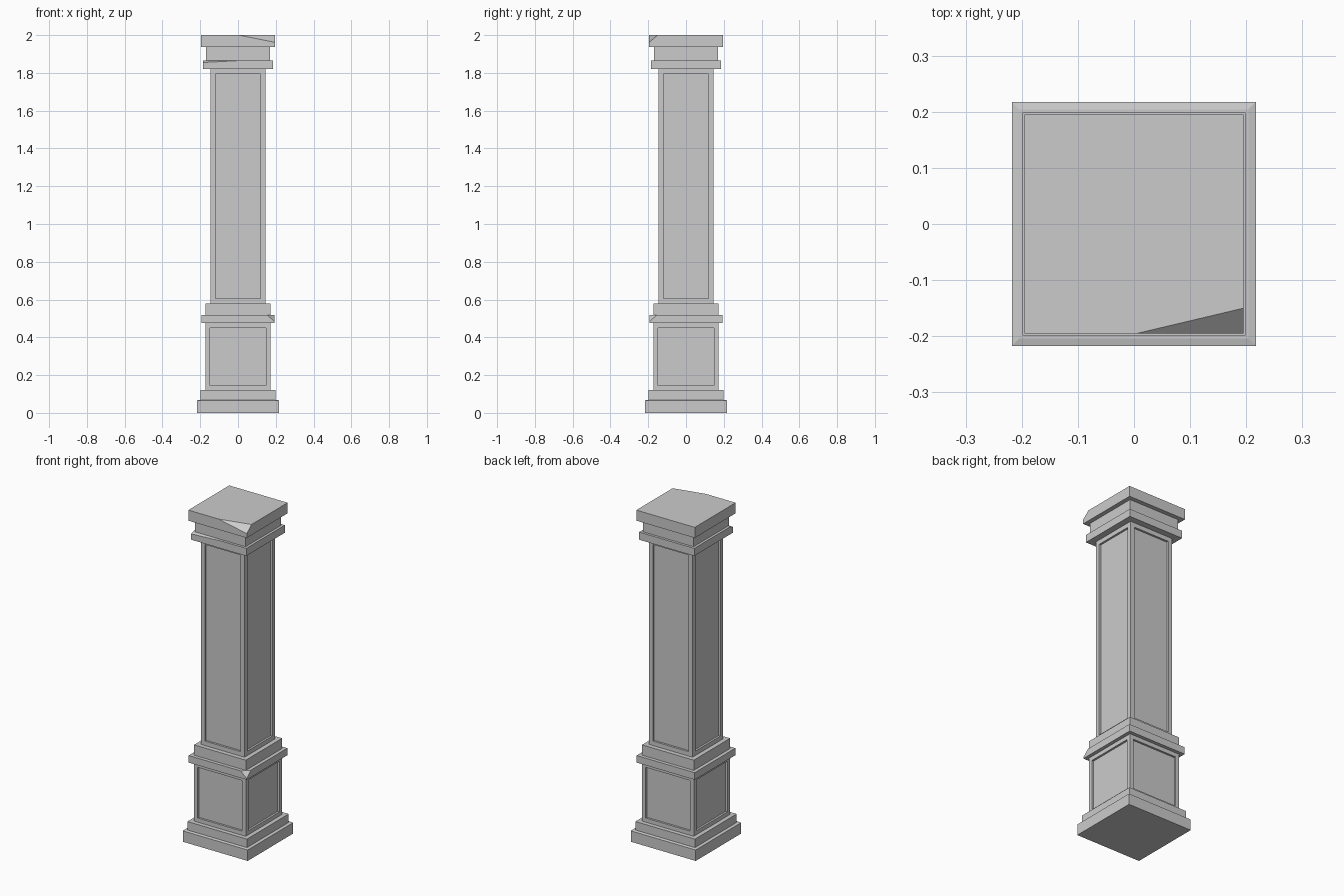
import bpy, bmesh
from mathutils import Vector

default_cube = bpy.data.objects.get("Cube")
if default_cube:
    bpy.data.objects.remove(default_cube, do_unlink=True)

stone = bpy.data.materials.new("grey stone")
stone.use_nodes = True
GREY = (0.6, 0.6, 0.6, 1)
stone.diffuse_color = GREY
stone.node_tree.nodes["Principled BSDF"].inputs["Base Color"].default_value = GREY


def block(name, half, z0, z1, panel=0, chip=None, bevel_top=None):
    """Square block; optional recessed side panels, corner chip or sloped top."""
    bm = bmesh.new()
    bmesh.ops.create_cube(bm, size=2)
    for v in bm.verts:
        v.co = (v.co.x * half, v.co.y * half, z1 if v.co.z > 0 else z0)

    if panel:
        sides = [f for f in bm.faces if abs(f.normal.z) < 0.5]
        bmesh.ops.inset_individual(bm, faces=sides, thickness=panel)
        bmesh.ops.inset_individual(bm, faces=sides, thickness=0, depth=-0.012)

    if bevel_top:
        inner, rise = bevel_top
        top = max(bm.faces, key=lambda f: f.calc_center_median().z)
        bmesh.ops.inset_individual(bm, faces=[top], thickness=half - inner, depth=rise)

    if chip:
        # Slice off a front corner: side is +1 or -1, then the run along
        # the front, the run along the side and the drop at the corner
        side, along, back, drop = chip
        a = Vector((side * (half - along), -half, z1))
        b = Vector((side * half, back - half, z1))
        c = Vector((side * half, -half, z1 - drop))
        normal = (b - a).cross(c - a)
        if normal.z < 0:
            normal.negate()
        geom = bm.verts[:] + bm.edges[:] + bm.faces[:]
        bmesh.ops.bisect_plane(bm, geom=geom, plane_co=a, plane_no=normal,
                               clear_outer=True)
        rim = [e for e in bm.edges if e.is_boundary]
        bmesh.ops.holes_fill(bm, edges=rim, sides=0)

    bmesh.ops.recalc_face_normals(bm, faces=bm.faces)
    mesh = bpy.data.meshes.new(name)
    bm.to_mesh(mesh)
    bm.free()
    mesh.materials.append(stone)
    obj = bpy.data.objects.new(name, mesh)
    bpy.context.collection.objects.link(obj)
    return obj


# Stepped foot
block("plinth", 0.217, 0, 0.066, bevel_top=(0.199, 0.003))
block("plinth_step", 0.199, 0.06, 0.12)

# Panelled pedestal with its chipped moulding
block("pedestal", 0.173, 0.12, 0.475, panel=0.035)
block("pedestal_band", 0.194, 0.475, 0.518, chip=(1, 0.039, 0.039, 0.036))
block("pedestal_step", 0.173, 0.518, 0.58)

# Tall panelled shaft
block("shaft", 0.146, 0.58, 1.82, panel=0.038)

# Capital
block("neck_band", 0.184, 1.82, 1.866, chip=(-1, 0.21, 0.03, 0.011))
block("neck", 0.169, 1.866, 1.936)
block("cap", 0.195, 1.936, 2.0, chip=(1, 0.19, 0.045, 0.038))
